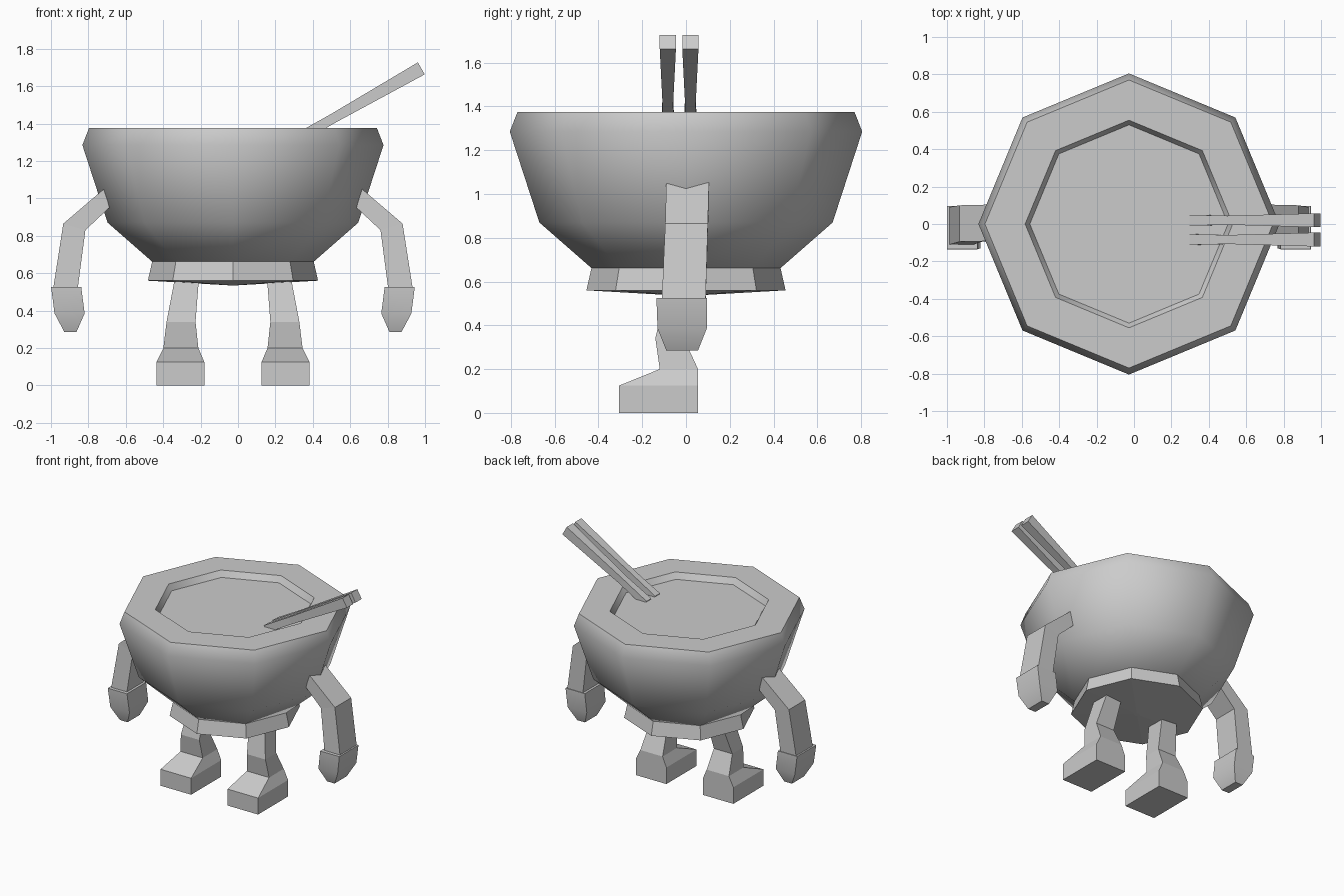
import bpy, bmesh, math
from mathutils import Vector

if "Cube" in bpy.data.objects:
    bpy.data.objects.remove(bpy.data.objects["Cube"])

CX = -0.027  # symmetry plane of the bowl and limbs

grey = bpy.data.materials.new("plain_grey")
grey.diffuse_color = (0.6, 0.6, 0.6, 1)
grey.use_nodes = True
grey.node_tree.nodes["Principled BSDF"].inputs["Base Color"].default_value = grey.diffuse_color


def make(name, loops, smooth=None):
    """Skin a list of equally long point loops and cap both ends."""
    bm = bmesh.new()
    rings = [[bm.verts.new(p) for p in loop] for loop in loops]
    n = len(rings[0])
    for a, b in zip(rings, rings[1:]):
        for i in range(n):
            j = (i + 1) % n
            bm.faces.new((a[i], a[j], b[j], b[i]))
    bm.faces.new(rings[0][::-1])
    bm.faces.new(rings[-1])
    bmesh.ops.recalc_face_normals(bm, faces=bm.faces)
    me = bpy.data.meshes.new(name)
    bm.to_mesh(me)
    bm.free()
    me.materials.append(grey)
    ob = bpy.data.objects.new(name, me)
    bpy.context.collection.objects.link(ob)
    if smooth:
        bpy.ops.object.select_all(action='DESELECT')
        ob.select_set(True)
        bpy.context.view_layer.objects.active = ob
        bpy.ops.object.shade_smooth_by_angle(angle=math.radians(smooth))
    return ob


def octagon(r, z):
    return [(CX + r * math.cos(k * math.pi / 4), r * math.sin(k * math.pi / 4), z)
            for k in range(8)]


def rect(x0, x1, y0, y1, z):
    return [(x0, y0, z), (x1, y0, z), (x1, y1, z), (x0, y1, z)]


def both_sides(name, loops, smooth=None):
    make("right_" + name, loops, smooth)
    make("left_" + name, [[(2 * CX - x, y, z) for x, y, z in l] for l in loops], smooth)


# Bowl: outer wall, bevelled lip, flat rim and shallow recessed contents
make("bowl", [octagon(r, z) for r, z in (
    (0.43, 0.66), (0.67, 0.87), (0.805, 1.285), (0.77, 1.375),
    (0.555, 1.375), (0.53, 1.33))], 46)

# Foot ring with a slightly domed underside
make("bowl_base", [octagon(r, z) for r, z in (
    (0.02, 0.535), (0.455, 0.56), (0.43, 0.67))])

# Arms: bent bars that sink into the bowl wall
arm = [((0.634, 0.95), (0.66, 1.053), -0.09, 0.105),
       ((0.762, 0.83), (0.88, 0.865), -0.095, 0.10),
       ((0.804, 0.51), (0.933, 0.525), -0.11, 0.09)]
both_sides("arm", [[(i[0], y0, i[1]), (o[0], y0, o[1]), (o[0], y1, o[1]), (i[0], y1, i[1])]
                   for i, o, y0, y1 in arm])

# Hands: blunt tapered mitts
both_sides("hand", [rect(0.784, 0.945, -0.135, 0.095, 0.525),
                    rect(0.766, 0.927, -0.13, 0.095, 0.385),
                    rect(0.81, 0.874, -0.09, 0.055, 0.285)], 40)

# Legs with wedge-shaped feet
both_sides("leg", [rect(0.126, 0.382, -0.305, 0.055, 0),
                   rect(0.126, 0.382, -0.305, 0.055, 0.125),
                   rect(0.158, 0.345, -0.12, 0.055, 0.2),
                   rect(0.173, 0.328, -0.14, -0.01, 0.34),
                   rect(0.156, 0.286, -0.09, 0.05, 0.56)])

# Chopsticks: square rods leaning out over the rim, thicker at the far end
tip, end = Vector((0.31, 0, 1.315)), Vector((0.98, 0, 1.695))
axis = (end - tip).normalized()
up = Vector((-axis.z, 0, axis.x))
for name, y_tip, y_end in (("front_chopstick", -0.083, -0.083), ("back_chopstick", 0.02, 0.02)):
    loops = []
    for t, y, h, w in ((0, y_tip, 0.027, 0.029), (0.3, y_tip, 0.026, 0.024), (1, y_end, 0.037, 0.037)):
        c = tip.lerp(end, t) + Vector((0, y, 0))
        s = Vector((0, w, 0))
        loops.append([c + up * h - s, c + up * h + s, c - up * h + s, c - up * h - s])
    make(name, loops)
